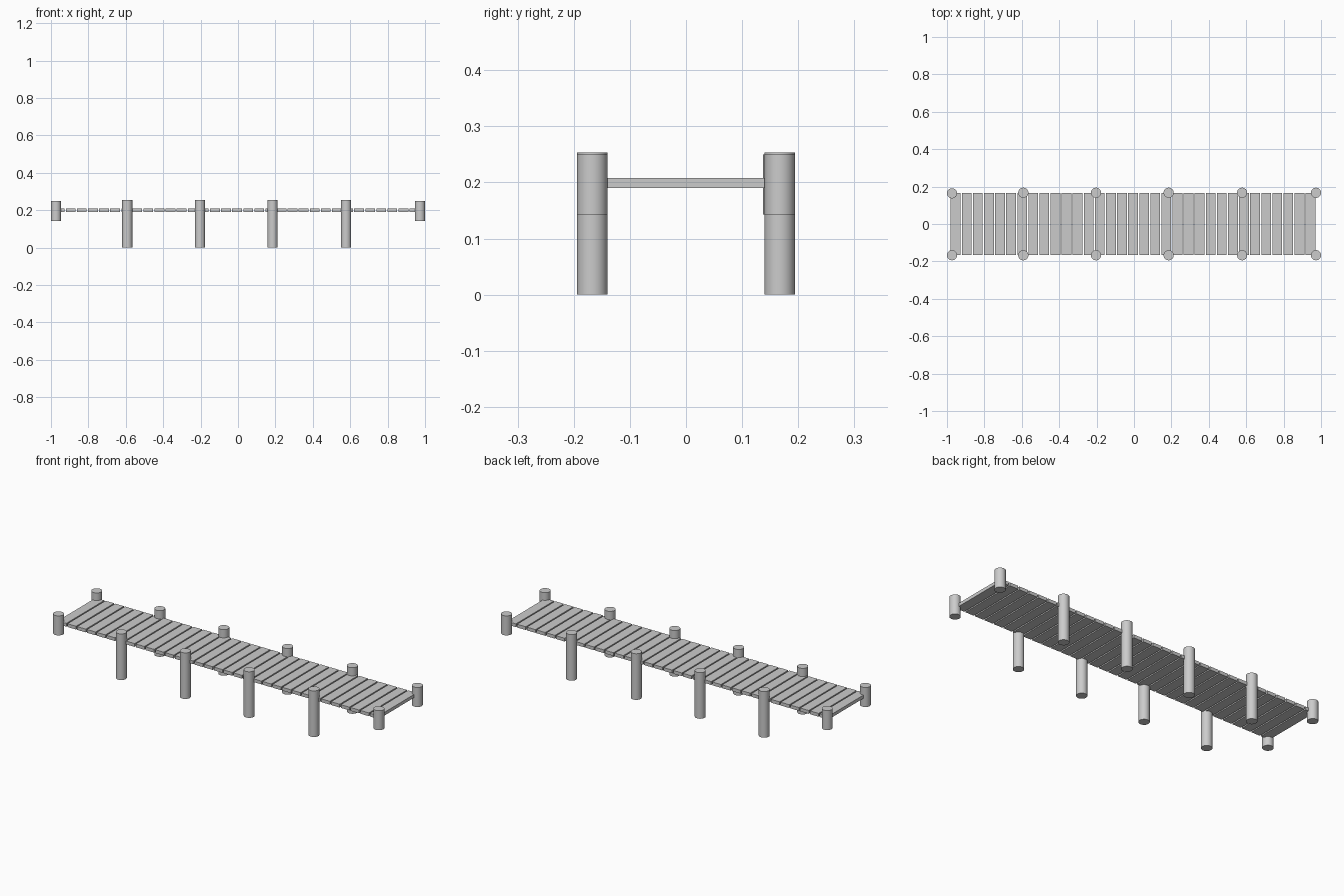
import bpy

if "Cube" in bpy.data.objects:
    bpy.data.objects.remove(bpy.data.objects["Cube"])

RADIUS = 0.0272


def post(name, x, y, bottom, top):
    bpy.ops.mesh.primitive_cylinder_add(vertices=32, radius=RADIUS, depth=top - bottom,
                                        location=(x, y, (top + bottom) / 2))
    bpy.context.object.name = name
    bpy.ops.object.shade_smooth_by_angle()


def plank(name, x, width):
    bpy.ops.mesh.primitive_cube_add(size=1, location=(x, 0, 0.199))
    ob = bpy.context.object
    ob.name = name
    ob.scale = (width, 0.33, 0.018)
    bpy.ops.object.transform_apply(location=False, rotation=False, scale=True)


# Deck: evenly spaced cross planks with narrow gaps
COUNT, START, END, GAP = 33, -0.98, 0.97, 0.007
pitch = (END - START + GAP) / COUNT
for i in range(COUNT):
    plank(f"deck_plank_{i + 1}", START + (pitch - GAP) / 2 + i * pitch, pitch - GAP)

# Long support posts reach the ground, short posts cap the deck ends
for side, s in (("front", -1), ("back", 1)):
    for i, x in enumerate((-0.592, -0.203, 0.185, 0.578)):
        post(f"{side}_support_post_{i + 1}", x, s * 0.167, 0, 0.253)
    for end, x in (("left", -0.973), ("right", 0.973)):
        y = 0.164 if (side, end) == ("back", "left") else s * 0.167
        post(f"{side}_{end}_end_post", x, y, 0.143, 0.25)
